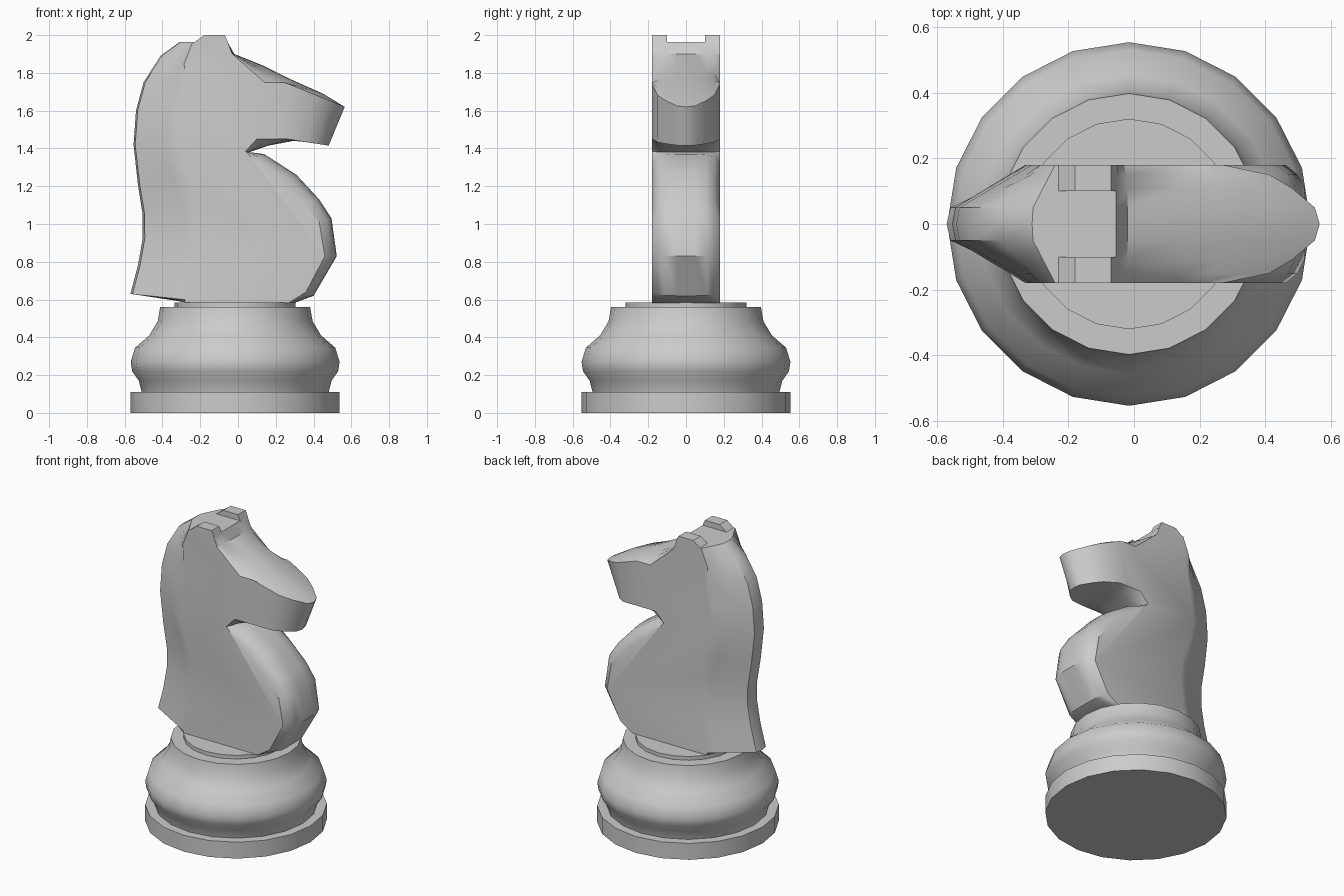
import bpy, bmesh
from math import cos, sin, pi, radians

if "Cube" in bpy.data.objects:
    bpy.data.objects.remove(bpy.data.objects["Cube"])


def make_object(name, verts, faces, angle=32):
    mesh = bpy.data.meshes.new(name)
    mesh.from_pydata(verts, [], faces)
    bm = bmesh.new()
    bm.from_mesh(mesh)
    bmesh.ops.remove_doubles(bm, verts=bm.verts, dist=0.0005)
    bmesh.ops.recalc_face_normals(bm, faces=bm.faces)
    bm.to_mesh(mesh)
    bm.free()
    mesh.shade_smooth()
    mesh.set_sharp_from_angle(angle=radians(angle))
    obj = bpy.data.objects.new(name, mesh)
    bpy.context.collection.objects.link(obj)
    return obj


def loft(name, rings, angle=32):
    """Skin a list of equal-length closed rings and cap both ends."""
    n = len(rings[0])
    verts = [p for ring in rings for p in ring]
    faces = [(k * n + i, k * n + (i + 1) % n, (k + 1) * n + (i + 1) % n, (k + 1) * n + i)
             for k in range(len(rings) - 1) for i in range(n)]
    faces += [tuple(range(n)), tuple(range(len(verts) - n, len(verts)))]
    return make_object(name, verts, faces, angle)


# Turned base: (radius, z) rings with 20 sides
SIDES, CX = 20, -0.015
base = [(0.553, 0), (0.553, 0.11), (0.495, 0.11), (0.51, 0.17), (0.545, 0.22),
        (0.553, 0.27), (0.53, 0.345), (0.455, 0.41), (0.41, 0.485), (0.397, 0.56),
        (0.32, 0.56), (0.32, 0.585)]
loft("base", [[(CX + r * cos(2 * pi * i / SIDES), r * sin(2 * pi * i / SIDES), z)
               for i in range(SIDES)] for r, z in base])

# Horse outline: group, outline on the centre plane, outline on the flat side
outline = [
    # mane, from the bottom up
    ("mane", -0.36, 0.60, -0.28, 0.585),
    ("mane", -0.57, 0.63, -0.281, 0.60),
    ("mane", -0.53, 0.78, -0.24, 0.78),
    ("mane", -0.505, 0.92, -0.22, 0.95),
    ("mane", -0.505, 1.05, -0.23, 1.10),
    ("mane", -0.53, 1.21, -0.29, 1.25),
    ("mane", -0.553, 1.42, -0.33, 1.40),
    ("mane", -0.54, 1.60, -0.31, 1.60),
    ("mane", -0.50, 1.75, -0.28, 1.72),
    ("mane", -0.41, 1.89, -0.285, 1.85),
    ("mane", -0.31, 1.963, -0.24, 1.963),
    # crown, forehead and muzzle
    ("chest", -0.055, 1.963, -0.055, 1.963),
    ("chest", -0.02, 1.90, -0.03, 1.90),
    ("muzzle", 0.13, 1.84, 0.14, 1.75),
    ("muzzle", 0.27, 1.77, 0.20, 1.75),
    ("muzzle", 0.45, 1.69, 0.24, 1.75),
    ("muzzle", 0.565, 1.62, 0.27, 1.74),
    ("muzzle", 0.48, 1.415, 0.26, 1.45),
    ("muzzle", 0.32, 1.445, 0.20, 1.45),
    # jaw notch
    ("chest", 0.16, 1.415, 0.10, 1.45),
    ("chest", 0.06, 1.38, 0.04, 1.385),
    # chest
    ("chest", 0.14, 1.37, 0.10, 1.32),
    ("chest", 0.31, 1.26, 0.20, 1.23),
    ("chest", 0.43, 1.13, 0.36, 1.10),
    ("chest", 0.495, 1.03, 0.43, 1.01),
    ("chest", 0.523, 0.83, 0.46, 0.83),
    ("chest", 0.40, 0.62, 0.36, 0.64),
    ("chest", 0.30, 0.583, 0.27, 0.583),
]
# Blend from centre to side at each depth
depths = [0, 0.05, 0.11, 0.15, 0.18]
blend = {"mane": [0, 0.04, 0.48, 0.78, 1],
         "muzzle": [0, 0.05, 0.29, 0.52, 1],
         "chest": [0, 0, 0.08, 0.40, 1]}


def horse_ring(k, side):
    ring = []
    for group, cx, cz, sx, sz in outline:
        t = blend[group][k]
        ring.append((cx + (sx - cx) * t, side * depths[k], cz + (sz - cz) * t))
    return ring


layers = [(k, -1) for k in (4, 3, 2, 1, 0)] + [(k, 1) for k in (1, 2, 3, 4)]
loft("horse_head", [horse_ring(k, s) for k, s in layers], 35)

# Pair of wedge ears on the crown
ear = [(-0.24, 1.955), (-0.18, 2.0), (-0.07, 2.0), (-0.05, 1.955)]
for side, label in ((-1, "front"), (1, "back")):
    loft("ear_" + label, [[(x, side * y, z) for x, z in ear] for y in (0.10, 0.18)], 20)
